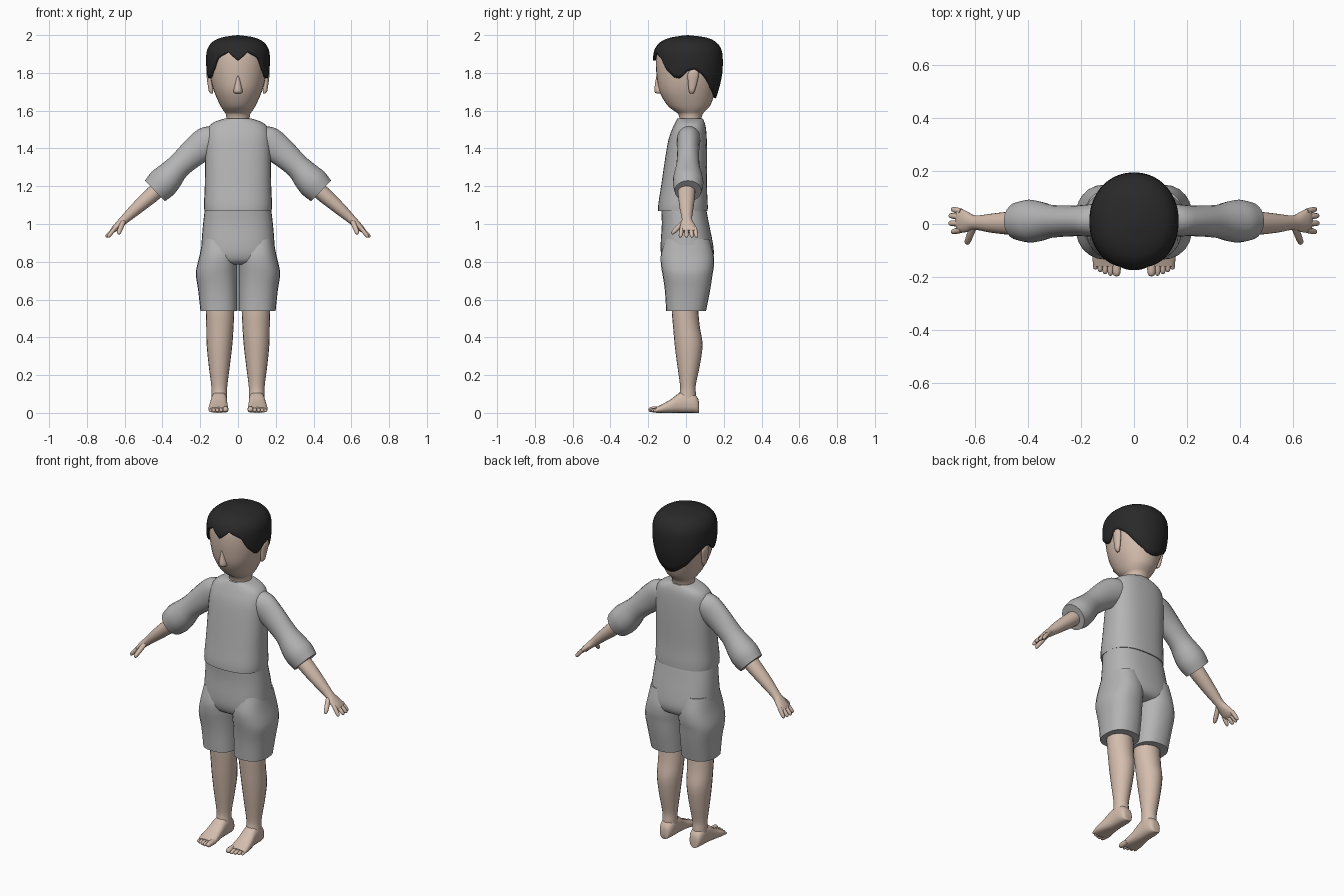
import bpy, bmesh, math
from mathutils import Vector

if "Cube" in bpy.data.objects:
    bpy.data.objects.remove(bpy.data.objects["Cube"])

X, Y, Z = Vector((1, 0, 0)), Vector((0, 1, 0)), Vector((0, 0, 1))


def material(name, rgb):
    m = bpy.data.materials.new(name)
    m.diffuse_color = (*rgb, 1)
    m.use_nodes = True
    m.node_tree.nodes["Principled BSDF"].inputs["Base Color"].default_value = m.diffuse_color
    return m


SKIN = material("skin", (0.66, 0.51, 0.42))
CLOTH = material("grey_cloth", (0.46, 0.46, 0.46))
HAIR = material("black_hair", (0.022, 0.022, 0.022))


def finish(name, bm, mat, mirror=False, angle=50):
    bmesh.ops.recalc_face_normals(bm, faces=bm.faces)
    me = bpy.data.meshes.new(name)
    bm.to_mesh(me)
    bm.free()
    me.materials.append(mat)
    ob = bpy.data.objects.new(name, me)
    bpy.context.collection.objects.link(ob)
    bpy.ops.object.select_all(action='DESELECT')
    ob.select_set(True)
    bpy.context.view_layer.objects.active = ob
    bpy.ops.object.shade_smooth_by_angle(angle=math.radians(angle))
    if mirror:
        ob.modifiers.new("mirror", 'MIRROR').use_mirror_merge = False
    return ob


def smooth_rings(rings, n):
    """Catmull-Rom resampling of ring parameters."""
    out = []
    for i in range(len(rings) - 1):
        p0, p1 = rings[max(i - 1, 0)], rings[i]
        p2, p3 = rings[i + 1], rings[min(i + 2, len(rings) - 1)]
        for k in range(n):
            t = k / n
            out.append(tuple(
                0.5 * (2 * b + (c - a) * t + (2 * a - 5 * b + 4 * c - d) * t * t
                       + (3 * b - a - 3 * c + d) * t ** 3)
                for a, b, c, d in zip(p0, p1, p2, p3)))
    return out + [rings[-1]]


def oval(ang, power):
    c, s = math.cos(ang), math.sin(ang)
    e = 2 / power
    return math.copysign(abs(c) ** e, c), math.copysign(abs(s) ** e, s)


def tube(name, mat, rings, u, v, power=2.0, sides=20, n=3, mirror=False):
    """Loft of ovals; each ring is (x, y, z, half size on u, half size on v)."""
    bm = bmesh.new()
    loops = []
    for x, y, z, a, b in smooth_rings(rings, n):
        loop = []
        for k in range(sides):
            c, s = oval(2 * math.pi * k / sides, power)
            loop.append(bm.verts.new(Vector((x, y, z)) + u * (a * c) + v * (b * s)))
        loops.append(loop)
    for lo, hi in zip(loops, loops[1:]):
        for k in range(sides):
            j = (k + 1) % sides
            bm.faces.new((lo[k], lo[j], hi[j], hi[k]))
    bm.faces.new(loops[0])
    bm.faces.new(loops[-1])
    return finish(name, bm, mat, mirror)


def upright(name, mat, rows, **kw):
    """Vertical loft; each row is (z, x centre, x half, y front, y back)."""
    rings = [(cx, (f + b) / 2, z, hx, (b - f) / 2) for z, cx, hx, f, b in rows]
    return tube(name, mat, rings, X, Y, **kw)


def digit(name, p, q, r, u, v):
    """Rounded finger or toe from p to q, mirrored."""
    p, q = Vector(p), Vector(q)
    rings = [(*p.lerp(q, t), r * s, r * s)
             for t, s in ((0, 1), (0.5, 1), (0.85, 0.85), (0.97, 0.5), (1, 0.1))]
    return tube(name, SKIN, rings, u, v, sides=10, n=2, mirror=True)


# Head and neck
HEAD = [(1.53, 0, .06, -.03, .075), (1.58, 0, .064, -.04, .088),
        (1.60, 0, .077, -.065, .105), (1.63, 0, .095, -.10, .13),
        (1.70, 0, .126, -.14, .155), (1.78, 0, .147, -.155, .175),
        (1.86, 0, .154, -.16, .18), (1.92, 0, .148, -.152, .172),
        (1.96, 0, .118, -.118, .14), (1.98, 0, .07, -.065, .09),
        (1.987, 0, .02, -.01, .03)]
upright("head", SKIN, HEAD, sides=32, power=2.1)

# Hair cap that follows the skull above a shaped hairline
HAIRLINE = [(0, 1.865), (18, 1.912), (40, 1.88), (52, 1.82), (68, 1.775), (78, 1.77),
            (90, 1.81), (100, 1.82), (115, 1.79), (140, 1.715), (165, 1.672), (180, 1.665)]


def lookup(table, x):
    for a, b in zip(table, table[1:]):
        if x <= b[0]:
            t = (x - a[0]) / (b[0] - a[0])
            return [p + (q - p) * t for p, q in zip(a, b)]
    return list(table[-1])


def hair_cap():
    skull = smooth_rings(HEAD, 4)
    cols, rows, grow = 80, 16, 0.015
    bm = bmesh.new()
    grid = []
    for k in range(cols):
        ang = 2 * math.pi * k / cols
        deg = math.degrees(ang)
        low = lookup(HAIRLINE, min(deg, 360 - deg))[1]
        col = []
        for r in range(rows):
            z = low + (1.987 - low) * math.sin(r / (rows - 1) * math.pi / 2)
            _, _, hx, f, b = lookup(skull, z)
            c, s = oval(ang, 2.1)
            col.append(bm.verts.new((s * (hx + grow),
                                     (f + b) / 2 - c * ((b - f) / 2 + grow),
                                     z + 0.010 * r / rows)))
        grid.append(col)
    top = bm.verts.new((0, .01, 2.0))
    for k in range(cols):
        a, b = grid[k], grid[(k + 1) % cols]
        for r in range(rows - 1):
            bm.faces.new((a[r], b[r], b[r + 1], a[r + 1]))
        bm.faces.new((a[-1], b[-1], top))
    ob = finish("hair", bm, HAIR)
    sol = ob.modifiers.new("thickness", 'SOLIDIFY')
    sol.thickness, sol.offset = 0.02, -1


hair_cap()

# Nose
upright("nose", SKIN, [(1.69, 0, .012, -.15, -.11), (1.70, 0, .024, -.167, -.11),
                       (1.74, 0, .017, -.164, -.12), (1.79, 0, .005, -.156, -.13)], sides=12)

# Ears
tube("ears", SKIN, [(.138, .030, 1.69, .005, .008), (.143, .031, 1.705, .012, .016),
                    (.148, .035, 1.75, .014, .025), (.153, .038, 1.79, .014, .030),
                    (.155, .040, 1.81, .010, .022), (.155, .040, 1.82, .003, .008)],
     X, Y, sides=14, mirror=True)

# Shirt body
upright("shirt", CLOTH, [(1.07, 0, .178, -.148, .115), (1.11, 0, .180, -.146, .115),
                         (1.20, 0, .176, -.132, .111), (1.35, 0, .174, -.110, .112),
                         (1.45, 0, .172, -.092, .110), (1.51, 0, .158, -.070, .105),
                         (1.54, 0, .125, -.056, .097), (1.558, 0, .072, -.046, .088)],
        power=2.5, sides=32)

# Sleeves, forearms and palms
ACROSS = Vector((.69, 0, .72))
tube("sleeves", CLOTH, [(.10, .015, 1.46, .062, .080), (.15, .014, 1.44, .062, .086),
                        (.22, .012, 1.39, .058, .078), (.31, .010, 1.31, .062, .066),
                        (.36, .010, 1.255, .076, .077), (.40, .011, 1.215, .081, .084),
                        (.44, .011, 1.175, .071, .076)], Y, ACROSS, mirror=True)
tube("forearms_and_palms", SKIN,
     [(.41, .003, 1.195, .047, .042), (.46, .003, 1.150, .045, .041),
      (.54, .003, 1.080, .036, .033), (.60, .005, 1.025, .027, .024),
      (.63, .008, .997, .038, .020), (.655, .013, .973, .045, .016),
      (.668, .014, .961, .040, .011)], Y, ACROSS, mirror=True)

# Fingers and thumbs
for i, (y0, y1, x1) in enumerate([(-.022, -.030, .690), (.002, .003, .700),
                                  (.026, .032, .699), (.047, .056, .690)]):
    digit(f"fingers_{i + 1}", (.652, y0, .977), (x1, y1, .93), .0115, Y, ACROSS)
digit("thumbs", (.608, -.012, 1.012), (.634, -.076, .948), .0135,
      Vector((.8, .6, 0)), Vector((.4, -.35, .85)))

# Shorts
upright("shorts_hips", CLOTH, [(1.09, 0, .174, -.132, .105), (1.00, 0, .185, -.128, .122),
                               (.90, 0, .193, -.134, .142), (.84, 0, .194, -.132, .147),
                               (.80, 0, .180, -.115, .130), (.785, 0, .15, -.08, .09)],
        power=2.5, sides=32)
upright("shorts_legs", CLOTH, [(.92, .103, .085, -.11, .125), (.84, .104, .098, -.133, .146),
                               (.78, .110, .107, -.132, .148), (.73, .113, .110, -.124, .140),
                               (.65, .107, .104, -.112, .128), (.54, .101, .098, -.105, .106)],
        power=2.4, sides=24, mirror=True)

# Bare legs
upright("legs", SKIN, [(.60, .095, .076, -.077, .066), (.53, .095, .075, -.075, .066),
                       (.45, .096, .072, -.068, .074), (.36, .098, .068, -.060, .088),
                       (.25, .099, .056, -.046, .073), (.15, .099, .043, -.032, .052),
                       (.11, .099, .041, -.033, .052), (.06, .099, .042, -.045, .055)],
        mirror=True)

# Feet, lofted from heel to ball
tube("feet", SKIN, [(cx, y, top / 2, hx, top / 2) for y, cx, hx, top in [
    (.070, .099, .015, .040), (.064, .099, .030, .075), (.035, .099, .041, .105),
    (-.025, .100, .043, .110), (-.080, .103, .048, .072), (-.130, .104, .053, .044),
    (-.160, .104, .048, .030)]], X, Z, power=2.6, mirror=True)

# Toes, largest on the inside
for i, (x, y, r) in enumerate([(.066, -.198, .0165), (.089, -.196, .0115), (.109, -.190, .011),
                               (.128, -.182, .0105), (.146, -.172, .0095)]):
    digit(f"toes_{i + 1}", (x, -.13, .020), (x, y, r + .001), r, X, Z)
